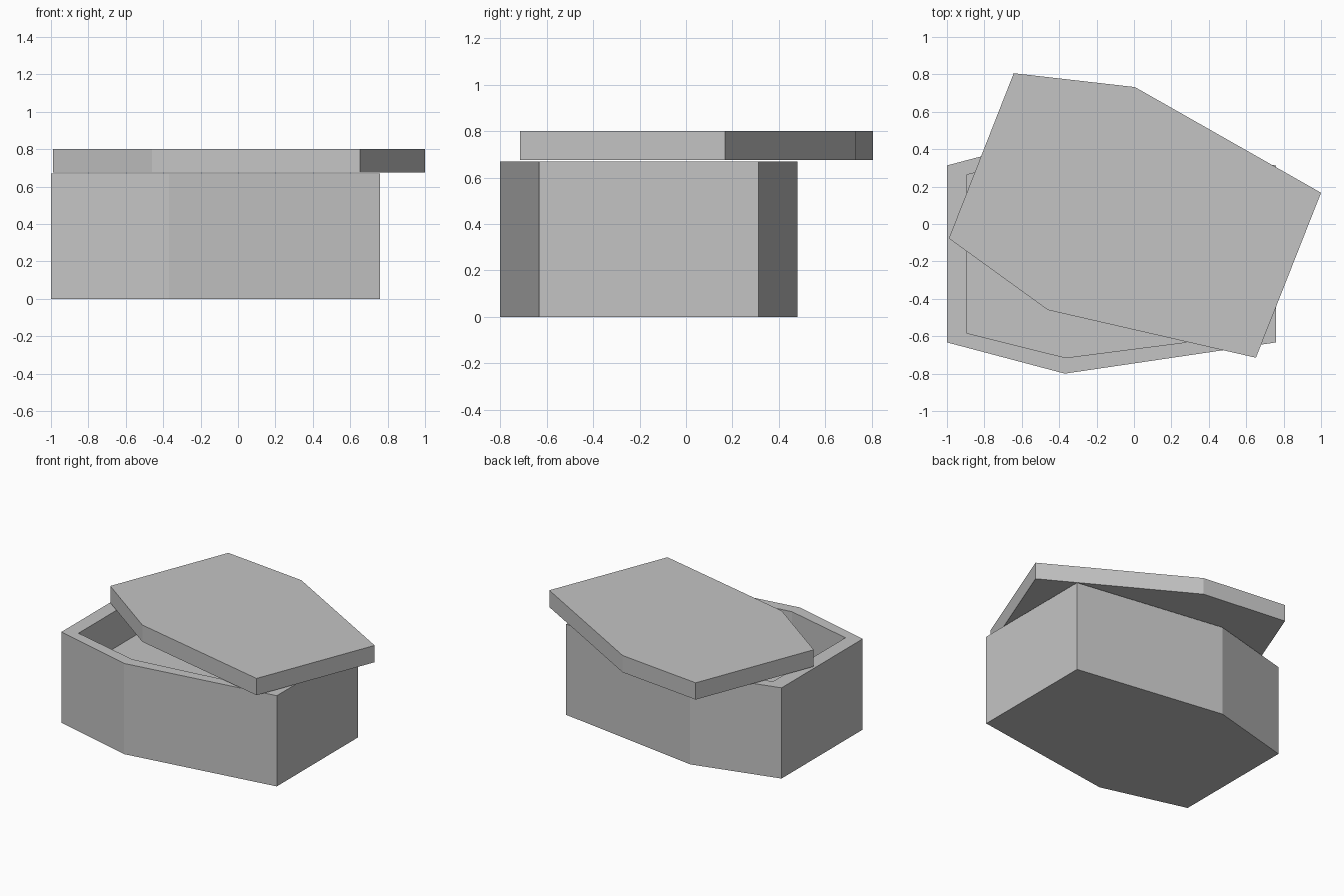
import bpy
import bmesh

if "Cube" in bpy.data.objects:
    bpy.data.objects.remove(bpy.data.objects["Cube"])

stone = bpy.data.materials.new("grey_stone")
stone.diffuse_color = (0.55, 0.55, 0.55, 1)
stone.use_nodes = True
stone.node_tree.nodes["Principled BSDF"].inputs["Base Color"].default_value = stone.diffuse_color


def finish(bm, name):
    bmesh.ops.recalc_face_normals(bm, faces=bm.faces)
    mesh = bpy.data.meshes.new(name)
    bm.to_mesh(mesh)
    bm.free()
    mesh.materials.append(stone)
    obj = bpy.data.objects.new(name, mesh)
    bpy.context.collection.objects.link(obj)
    return obj


def ring(bm, outline, z):
    return [bm.verts.new((x, y, z)) for x, y in outline]


def walls(bm, a, b):
    """Join two rings of equal length with quads."""
    n = len(a)
    for i in range(n):
        j = (i + 1) % n
        bm.faces.new((a[i], a[j], b[j], b[i]))


def six_sided(left, shoulder, right, end_half, shoulder_half, mid_y=-0.16):
    """Symmetric six-sided outline, widest at the shoulder."""
    front = [(left, -end_half), (shoulder, -shoulder_half), (right, -end_half)]
    back = [(x, -y) for x, y in reversed(front)]
    return [(x, y + mid_y) for x, y in front + back]


# Box: outer walls, rim, inner walls and raised inner floor
outer = six_sided(-1.0, -0.37, 0.76, 0.473, 0.64)
inner = six_sided(-0.895, -0.365, 0.66, 0.423, 0.555)
bm = bmesh.new()
rings = [ring(bm, outer, 0), ring(bm, outer, 0.67),
         ring(bm, inner, 0.67), ring(bm, inner, 0.40)]
for a, b in zip(rings, rings[1:]):
    walls(bm, a, b)
bm.faces.new(rings[0])
bm.faces.new(rings[-1])
finish(bm, "box")

# Lid: slab pushed aside and turned
lid = [(-0.99, -0.077), (-0.46, -0.46), (0.652, -0.715),
       (1.0, 0.167), (0.005, 0.732), (-0.643, 0.806)]
bm = bmesh.new()
low, high = ring(bm, lid, 0.676), ring(bm, lid, 0.80)
walls(bm, low, high)
bm.faces.new(low)
bm.faces.new(high)
finish(bm, "lid")
